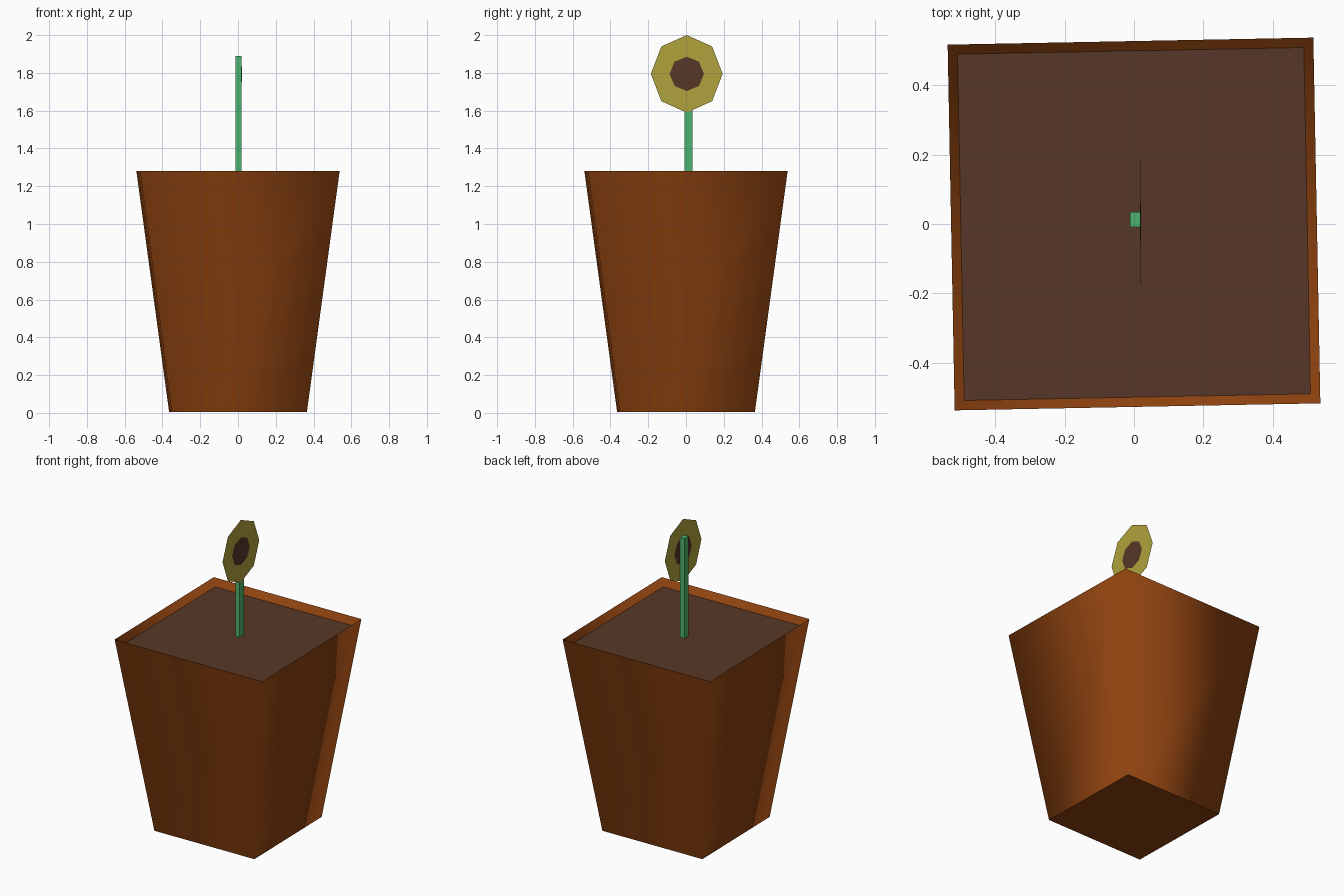
import bpy
import math

if "Cube" in bpy.data.objects:
    bpy.data.objects.remove(bpy.data.objects["Cube"])


def material(name, rgb):
    m = bpy.data.materials.new(name)
    m.diffuse_color = (*rgb, 1.0)
    m.use_nodes = True
    m.node_tree.nodes["Principled BSDF"].inputs["Base Color"].default_value = m.diffuse_color
    return m


TERRACOTTA = material("terracotta", (0.270, 0.055, 0.005))
SOIL = material("dark soil brown", (0.095, 0.039, 0.021))
GREEN = material("stem green", (0.076, 0.456, 0.160))
YELLOW = material("petal yellow", (0.430, 0.365, 0.045))

TURN = math.radians(1.1)  # the pot sits slightly turned


def add_object(name, verts, faces, mats, smooth=False):
    mesh = bpy.data.meshes.new(name)
    mesh.from_pydata(verts, [], faces)
    for m in mats:
        mesh.materials.append(m)
    for p in mesh.polygons:
        p.use_smooth = smooth
    mesh.update()
    obj = bpy.data.objects.new(name, mesh)
    bpy.context.collection.objects.link(obj)
    return obj


def square(half, z):
    r = half * math.sqrt(2)
    angles = [math.radians(45 + 90 * i) + TURN for i in range(4)]
    return [(r * math.cos(a), r * math.sin(a), z) for a in angles]


def bridge(a, b, n):
    """Quads joining ring a to ring b, each of n vertices."""
    return [(a + i, a + (i + 1) % n, b + (i + 1) % n, b + i) for i in range(n)]


# Pot: tapered square walls with smooth shading and a flat base
pot = add_object("pot", square(0.358, 0.005) + square(0.528, 1.28),
                 bridge(0, 4, 4) + [(3, 2, 1, 0)], [TERRACOTTA], True)
pot.data.polygons[4].use_smooth = False
for e in pot.data.edges:
    if max(e.vertices) < 4:
        e.use_edge_sharp = True

# Inner lip sloping from the rim down to the soil
add_object("pot_inner_lip", square(0.528, 1.28) + square(0.50, 1.235),
           bridge(0, 4, 4), [TERRACOTTA], True)

# Soil surface
add_object("soil", square(0.50, 1.235), [(0, 1, 2, 3)], [SOIL])

# Stem: slim upright box
bpy.ops.mesh.primitive_cube_add(size=1, location=(0.003, 0.013, 1.56))
stem = bpy.context.object
stem.name = "stem"
stem.scale = (0.030, 0.042, 0.66)
stem.data.materials.append(GREEN)


# Flower: one flat octagonal sheet facing +x, petals around a slightly domed centre
def octagon(x, ry, rz):
    return [(x, 0.004 + ry * math.cos(math.radians(45 * i)),
             1.795 + rz * math.sin(math.radians(45 * i))) for i in range(8)]


verts = octagon(0.018, 0.190, 0.205) + octagon(0.0185, 0.091, 0.091)
verts.append((0.021, 0.004, 1.79))
petals = bridge(0, 8, 8)
centre = [(8 + i, 8 + (i + 1) % 8, 16) for i in range(8)]
flower = add_object("flower_head", verts, petals + centre, [YELLOW, SOIL])
for p in flower.data.polygons:
    p.material_index = 1 if len(p.vertices) == 3 else 0
